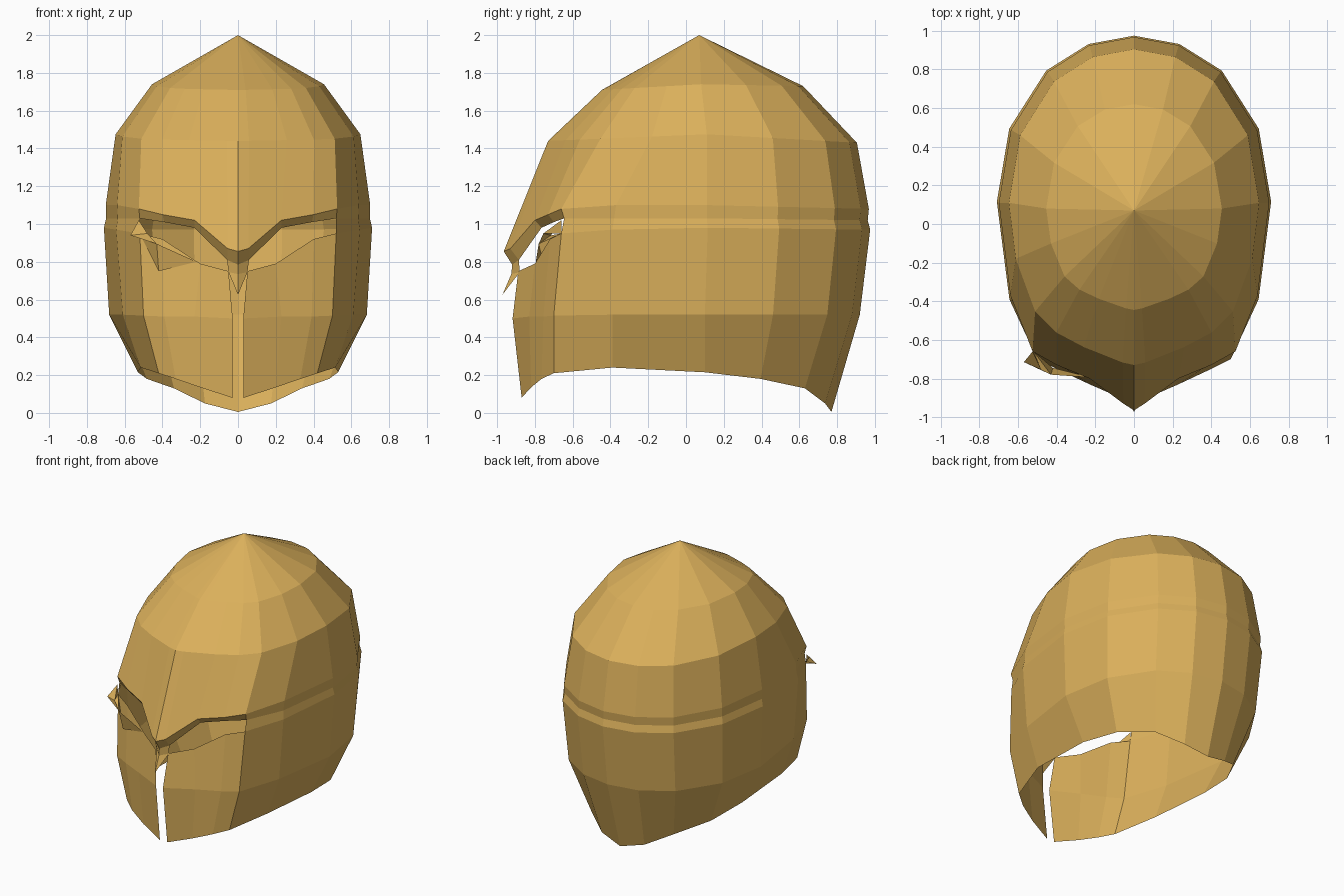
import bpy, bmesh

if "Cube" in bpy.data.objects:
    bpy.data.objects.remove(bpy.data.objects["Cube"])

gold = bpy.data.materials.new("gold_metal")
gold.diffuse_color = (0.71, 0.435, 0.105, 1)
gold.use_nodes = True
gold.node_tree.nodes["Principled BSDF"].inputs["Base Color"].default_value = gold.diffuse_color


def make_object(name, verts, faces, mirror=False, outward=False):
    mesh = bpy.data.meshes.new(name)
    mesh.from_pydata(verts, [], faces)
    bm = bmesh.new()
    bm.from_mesh(mesh)
    bmesh.ops.remove_doubles(bm, verts=bm.verts, dist=0.0005)
    loose = [v for v in bm.verts if not v.link_faces]
    bmesh.ops.delete(bm, geom=loose, context='VERTS')
    bmesh.ops.recalc_face_normals(bm, faces=bm.faces)
    # open shell: make the normals point away from the helmet centre
    if outward:
        score = sum(f.normal.dot(f.calc_center_median() - outward_centre) * f.calc_area()
                    for f in bm.faces)
        if score < 0:
            bmesh.ops.reverse_faces(bm, faces=bm.faces)
    bm.to_mesh(mesh)
    bm.free()
    mesh.materials.append(gold)
    obj = bpy.data.objects.new(name, mesh)
    bpy.context.collection.objects.link(obj)
    if mirror:
        mod = obj.modifiers.new("mirror", 'MIRROR')
        mod.use_clip = True
        mod.merge_threshold = 0.001
    return obj


from mathutils import Vector
outward_centre = Vector((0, 0.1, 0.9))

# Unit half outline of the skull, from centre back to the side, then to centre front
BACK = [(0, 1), (.33, .95), (.64, .79), (.91, .44), (1, 0)]
FRONT = [(.945, .345), (.79, .67), (.62, .80), (.40, .89), (.09, .985), (0, 1)]


def back_half(width, cy, length, z_side, z_back):
    return [(u * width, cy + v * length, z_side + (z_back - z_side) * v) for u, v in BACK]


def front_half(width, cy, length, z_side, z_front):
    return [(u * width, cy - v * length, z_side + (z_front - z_side) * v) for u, v in FRONT]


# Rings from the crown down to the rim
crown = back_half(.455, .08, .54, 1.74, 1.73) + front_half(.455, .08, .525, 1.74, 1.71)
dome = back_half(.648, .11, .795, 1.475, 1.43) + front_half(.648, .11, .84, 1.475, 1.44)
brow_top = back_half(.70, .11, .858, 1.10, 1.08) + [
    (.64, -.37, 1.10), (.525, -.66, 1.08), (.40, -.73, 1.05),
    (.23, -.80, 1.02), (.055, -.93, .87), (0, -.965, .855)]
brow_under = back_half(.698, .11, .852, 1.03, 1.02) + [
    (.637, -.38, 1.03), (.52, -.645, 1.03), (.39, -.70, 1.01),
    (.23, -.765, .98), (.058, -.885, .81), (0, -.92, .785)]
cheek_top = back_half(.71, .115, .86, .98, .97) + [
    (.645, -.39, .97), (.52, -.66, .95), (.40, -.72, .92),
    (.20, -.80, .79), (.05, -.888, .75)]
cheek_mid = back_half(.682, .10, .82, .52, .52) + [
    (.61, -.39, .52), (.50, -.70, .515), (.39, -.755, .51),
    (.23, -.83, .51), (.028, -.918, .50)]
rim = [(x * .53, .10 + y * .67, z) for (x, y), z in zip(BACK, (.005, .05, .13, .18, .215))] + [
    (.515, -.39, .24), (.42, -.70, .21), (.33, -.765, .18),
    (.20, -.82, .135), (.03, -.87, .08)]

rings = [crown, dome, brow_top, brow_under, cheek_top, cheek_mid, rim]
verts = [(0, .07, 2.0)]
starts = []
for ring in rings:
    starts.append(len(verts))
    verts += ring

# Crown fan, then quads between rings; the eye slot stays open
faces = [(0, 1 + i, 2 + i) for i in range(len(crown) - 1)]
for r in range(len(rings) - 1):
    a, b = starts[r], starts[r + 1]
    for i in range(min(len(rings[r]), len(rings[r + 1])) - 1):
        if rings[r] is brow_under and i >= 6:
            continue
        faces.append((a + i, b + i, b + i + 1, a + i + 1))
make_object("helmet_shell", verts, faces, mirror=True, outward=True)

# Pointed nose guard hanging from the middle of the brow
make_object("nose_guard", [
    (.058, -.885, .81), (0, -.92, .785), (.05, -.88, .745),
    (0, -.925, .735), (0, -.972, .625), (0, -.88, .745)],
    [(0, 1, 3, 2), (2, 3, 4), (2, 4, 5)], mirror=True)

# Bent shard of metal at the outer corner of the left eye slot
make_object("bent_shard", [
    (-.525, -.66, 1.02), (-.57, -.715, .94), (-.48, -.755, .95),
    (-.43, -.78, .895), (-.52, -.66, .95)],
    [(0, 1, 2), (1, 3, 2), (0, 2, 4), (1, 4, 3)])

# Buckled upper edge of the left cheek plate
make_object("buckled_edge", [
    (-.52, -.66, .95), (-.43, -.78, .895), (-.22, -.795, .80), (-.42, -.745, .75)],
    [(0, 1, 3), (1, 2, 3)])
